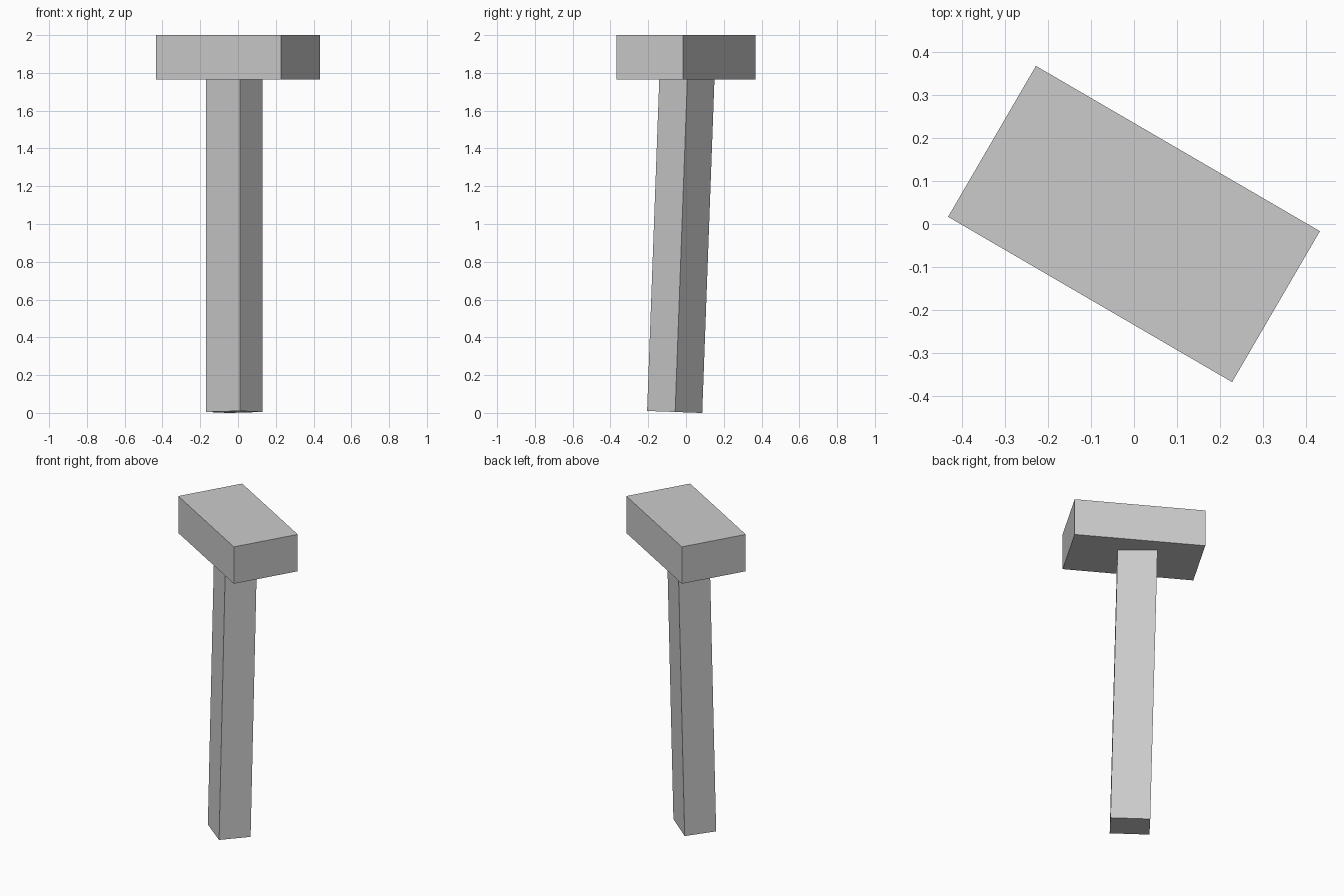
import bpy
from math import radians
from mathutils import Matrix, Vector

default = bpy.data.objects.get("Cube")
if default:
    bpy.data.objects.remove(default, do_unlink=True)

# Single plain grey
grey = bpy.data.materials.new("plain_grey")
grey.use_nodes = True
colour = (0.6, 0.6, 0.6, 1)
grey.diffuse_color = colour
grey.node_tree.nodes["Principled BSDF"].inputs["Base Color"].default_value = colour


def block(name, size, base, turn, lean=0):
    """Box standing on the point base, turned about z, then leaned about x."""
    bpy.ops.mesh.primitive_cube_add(size=1)
    ob = bpy.context.object
    ob.name = ob.data.name = name
    ob.data.transform(Matrix.Translation((0, 0, 0.5)))
    ob.data.transform(Matrix.Diagonal((*size, 1)))
    rot = Matrix.Rotation(radians(lean), 4, 'X') @ Matrix.Rotation(radians(turn), 4, 'Z')
    ob.matrix_world = Matrix.Translation(Vector(base)) @ rot
    ob.data.materials.append(grey)
    return ob


# Leaning handle, its top just set into the head
block("handle", (0.23, 0.19, 1.775), (-0.02, -0.06, 0.005), -38.6, -2.1)

# Heavy rectangular head
block("head", (0.766, 0.407, 0.235), (0, 0, 1.765), -30.2)
